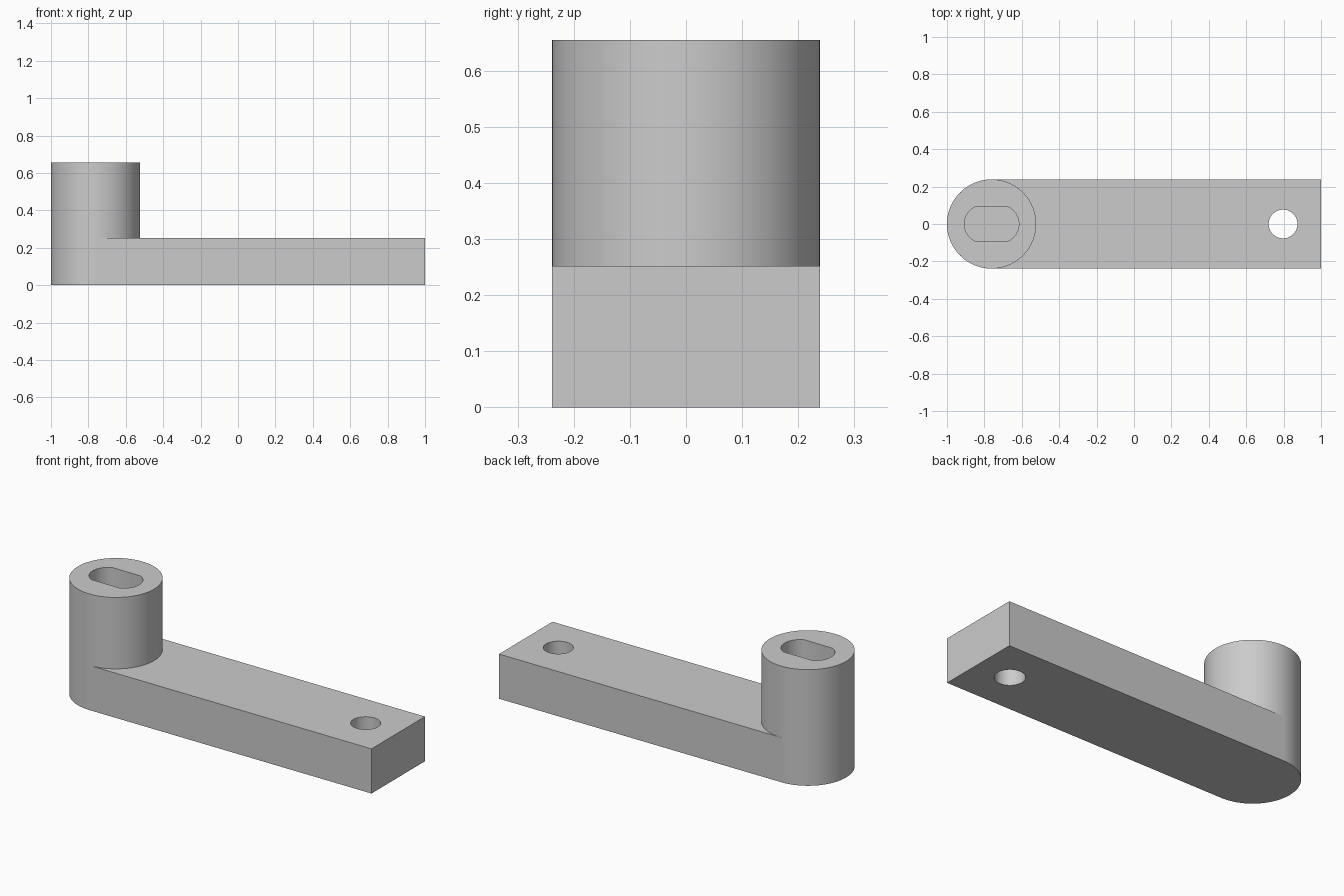
import bpy
import bmesh
from math import sin, cos, pi, radians, asin

if "Cube" in bpy.data.objects:
    bpy.data.objects.remove(bpy.data.objects["Cube"], do_unlink=True)

R = 0.2385              # boss radius and half width of the arm
BOSS_X = R - 1          # boss axis
ARM_TOP, BOSS_TOP = 0.252, 0.655
HOLE_X, HOLE_R = 0.797, 0.077
SLOT_HALF, SLOT_FLAT = 0.146, 0.09   # half length and half width of the slot
SLOT_FLOOR = ARM_TOP

grey = bpy.data.materials.new("plain grey")
grey.use_nodes = True
colour = (0.6, 0.6, 0.6, 1)
grey.diffuse_color = colour
grey.node_tree.nodes["Principled BSDF"].inputs["Base Color"].default_value = colour


def arc(cx, radius, start, end, steps):
    angles = [start + (end - start) * i / steps for i in range(steps + 1)]
    return [(cx + radius * cos(a), radius * sin(a)) for a in angles]


def prism(name, outline, bottom, top):
    """Extrude a closed outline between two heights."""
    bm = bmesh.new()
    face = bm.faces.new([bm.verts.new((x, y, bottom)) for x, y in outline])
    made = bmesh.ops.extrude_face_region(bm, geom=[face], use_keep_orig=True)
    for v in made["geom"]:
        if isinstance(v, bmesh.types.BMVert):
            v.co.z = top
    bmesh.ops.recalc_face_normals(bm, faces=bm.faces)
    mesh = bpy.data.meshes.new(name)
    bm.to_mesh(mesh)
    bm.free()
    mesh.materials.append(grey)
    obj = bpy.data.objects.new(name, mesh)
    bpy.context.collection.objects.link(obj)
    return obj


def cut_and_smooth(obj, cutter):
    """Cut a hole, remove the cutter and smooth the round walls."""
    cutter.hide_render = True
    mod = obj.modifiers.new("cut", "BOOLEAN")
    mod.operation = "DIFFERENCE"
    mod.solver = "EXACT"
    mod.object = cutter
    bpy.ops.object.select_all(action="DESELECT")
    obj.select_set(True)
    bpy.context.view_layer.objects.active = obj
    bpy.ops.object.modifier_apply(modifier=mod.name)
    bpy.data.objects.remove(cutter, do_unlink=True)
    bpy.ops.object.shade_smooth_by_angle(angle=radians(30))


# Arm: a bar whose inner end wraps around the boss
arm = prism("arm", [(1, -R), (1, R)] + arc(BOSS_X, R, pi / 2, -pi / 2, 48), 0, ARM_TOP)
hole = prism("hole_cutter", arc(HOLE_X, HOLE_R, 0, 2 * pi, 48)[:-1], -0.1, ARM_TOP + 0.1)
cut_and_smooth(arm, hole)

# Boss: upright cylinder with a blind slot of two flats and two round ends
boss = prism("boss", arc(BOSS_X, R, 0, 2 * pi, 96)[:-1], 0, BOSS_TOP)
end_r = 0.1
shift = SLOT_HALF - end_r
half = asin(SLOT_FLAT / end_r)
slot_outline = (arc(BOSS_X + shift, end_r, -half, half, 20)
                + arc(BOSS_X - shift, end_r, pi - half, pi + half, 20))
slot = prism("slot_cutter", slot_outline, SLOT_FLOOR, BOSS_TOP + 0.1)
cut_and_smooth(boss, slot)
